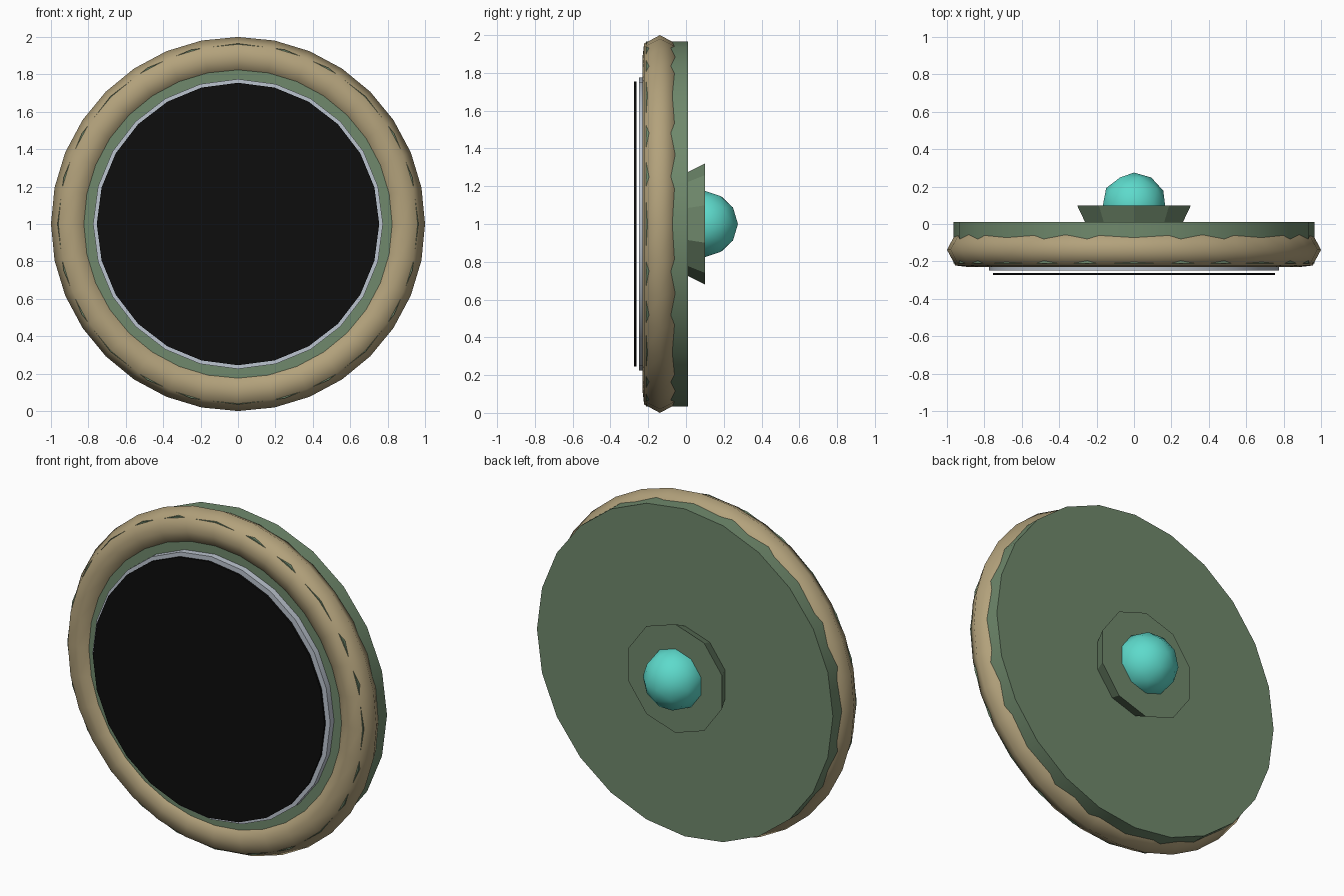
import bpy, bmesh, math

if "Cube" in bpy.data.objects:
    bpy.data.objects.remove(bpy.data.objects["Cube"])


def material(name, rgb):
    m = bpy.data.materials.new(name)
    m.diffuse_color = (*rgb, 1)
    m.use_nodes = True
    m.node_tree.nodes["Principled BSDF"].inputs["Base Color"].default_value = m.diffuse_color
    return m


green = material("green", (0.16, 0.25, 0.15))
tan = material("tan", (0.45, 0.36, 0.20))
silver = material("silver", (0.50, 0.55, 0.62))
black = material("black", (0.004, 0.004, 0.004))
teal = material("teal", (0.11, 0.70, 0.60))


def finish(name, bm, mat, smooth):
    bmesh.ops.recalc_face_normals(bm, faces=bm.faces)
    mesh = bpy.data.meshes.new(name)
    bm.to_mesh(mesh)
    bm.free()
    mesh.materials.append(mat)
    ob = bpy.data.objects.new(name, mesh)
    ob.location.z = 1
    bpy.context.collection.objects.link(ob)
    if smooth:
        bpy.ops.object.select_all(action='DESELECT')
        ob.select_set(True)
        bpy.context.view_layer.objects.active = ob
        bpy.ops.object.shade_smooth_by_angle(angle=math.radians(smooth))
    return ob


def turned(name, profile, sides, mat, ring=False, smooth=30):
    """Turn (radius, y) points about the y axis; a ring closes on itself, otherwise ends are capped."""
    bm = bmesh.new()
    loops = []
    for r, y in profile:
        angles = [2 * math.pi * i / sides for i in range(sides)]
        loops.append([bm.verts.new((r * math.sin(a), y, r * math.cos(a))) for a in angles])
    pairs = list(zip(loops, loops[1:]))
    if ring:
        pairs.append((loops[-1], loops[0]))
    else:
        bm.faces.new(loops[0])
        bm.faces.new(loops[-1])
    for a, b in pairs:
        for i in range(sides):
            j = (i + 1) % sides
            bm.faces.new((a[i], a[j], b[j], b[i]))
    return finish(name, bm, mat, smooth)


# Main disc
turned("body_disc", [(0.965, -0.212), (0.965, 0.01)], 24, green)

# Rounded rim around the disc
rim = [(1.0, -0.138), (0.955, -0.222), (0.885, -0.23), (0.825, -0.214),
       (0.79, -0.138), (0.825, -0.062), (0.885, -0.046), (0.955, -0.054)]
turned("rim", rim, 32, tan, ring=True, smooth=80)

# Backing plate and dark face in front
turned("face_backing", [(0.775, -0.212), (0.775, -0.248)], 24, silver)
turned("dark_face", [(0.755, -0.274), (0.755, -0.262)], 24, black)

# Flared collar on the back
turned("back_collar", [(0.27, 0.0), (0.32, 0.1)], 10, green, smooth=0)

# Glowing knob in the collar
bm = bmesh.new()
bmesh.ops.create_icosphere(bm, subdivisions=2, radius=0.175)
for v in bm.verts:
    x, y, z = v.co
    v.co = (x, z + 0.1, -y)
finish("back_knob", bm, teal, 80)
